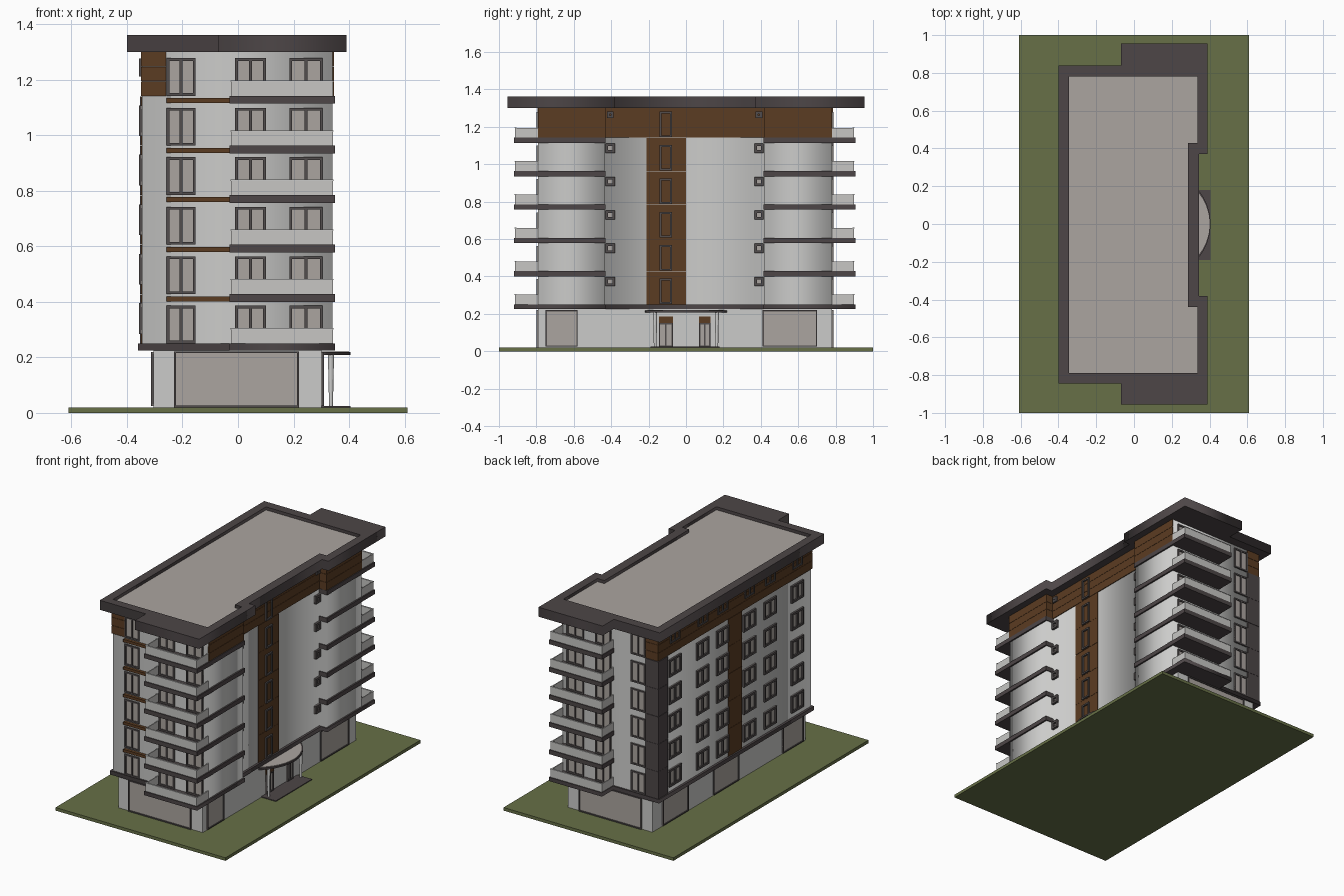
import bpy, bmesh, math
from mathutils import Matrix, Vector

if "Cube" in bpy.data.objects:
    bpy.data.objects.remove(bpy.data.objects["Cube"])

COLOURS = {
    "white_render": (0.60, 0.60, 0.59), "dark_stone": (0.074, 0.061, 0.063),
    "taupe_glass": (0.41, 0.375, 0.35), "brown_cladding": (0.105, 0.045, 0.016),
    "grass_green": (0.135, 0.162, 0.063), "frame_grey": (0.085, 0.075, 0.075),
    "rail_grey": (0.57, 0.565, 0.55),
}
MATS = {}
for n, c in COLOURS.items():
    MATS[n] = bpy.data.materials.new(n)
    MATS[n].diffuse_color = (*c, 1)

parts = {}  # name -> (bmesh, material)


def box(name, mat, x0, x1, y0, y1, z0, z1):
    bm = parts.setdefault(name, (bmesh.new(), mat))[0]
    m = Matrix.Translation(((x0 + x1) / 2, (y0 + y1) / 2, (z0 + z1) / 2))
    m = m @ Matrix.Diagonal((abs(x1 - x0), abs(y1 - y0), abs(z1 - z0), 1))
    bmesh.ops.create_cube(bm, size=1, matrix=m)


def plate(name, mat, face, a0, a1, z0, z1, d, start=-0.002):
    """Box standing on a wall; face = (axis, coordinate, outward sign)."""
    axis, c, s = face
    lo, hi = sorted((c + s * start, c + s * d))
    if axis == 'x':
        box(name, mat, lo, hi, a0, a1, z0, z1)
    else:
        box(name, mat, a0, a1, lo, hi, z0, z1)


def window(name, face, a0, a1, z0, z1, panes=1, t=0.01, d=0.009):
    plate(name + "_glass", "taupe_glass", face, a0, a1, z0, z1, 0.003)
    f, m = name + "_frames", "frame_grey"
    plate(f, m, face, a0, a1, z0, z0 + t, d)
    plate(f, m, face, a0, a1, z1 - t, z1, d)
    for i in range(panes + 1):
        a = a0 + (a1 - a0 - t) * i / panes
        plate(f, m, face, a, a + t, z0 + t, z1 - t, d)


def prism(name, mat, z0, z1, *loops):
    """Extruded outline; a second loop cuts a hole."""
    cu = bpy.data.curves.new(name, 'CURVE')
    cu.dimensions, cu.fill_mode, cu.extrude = '2D', 'BOTH', (z1 - z0) / 2
    for pts in loops:
        sp = cu.splines.new('POLY')
        sp.points.add(len(pts) - 1)
        for p, (x, y) in zip(sp.points, pts):
            p.co = (x, y, 0, 1)
        sp.use_cyclic_u = True
    tmp = bpy.data.objects.new(name + "_curve", cu)
    bpy.context.collection.objects.link(tmp)
    bpy.context.view_layer.update()
    me = bpy.data.meshes.new_from_object(tmp.evaluated_get(bpy.context.evaluated_depsgraph_get()))
    bpy.data.objects.remove(tmp)
    me.transform(Matrix.Translation((0, 0, (z0 + z1) / 2)))
    bm = bmesh.new()
    bm.from_mesh(me)
    bmesh.ops.remove_doubles(bm, verts=bm.verts, dist=1e-5)
    bmesh.ops.recalc_face_normals(bm, faces=bm.faces)
    parts[name] = (bm, mat)


FLOORS = [0.25, 0.428, 0.606, 0.785, 0.963, 1.142]
FRONT, BACK = ('y', -0.79, -1), ('y', 0.78, 1)
LEFT, WING, CENTRE = ('x', -0.345, -1), ('x', 0.34, 1), ('x', 0.29, 1)
TOP = 1.30

# lawn
box("lawn", "grass_green", -0.61, 0.61, -1, 1, 0, 0.02)

# main walls with recessed middle on the right side
body = [(-0.345, -0.79), (0.34, -0.79), (0.34, -0.435), (0.29, -0.435),
        (0.29, 0.42), (0.34, 0.42), (0.34, 0.78), (-0.345, 0.78)]
prism("upper_walls", "white_render", 0.24, 1.31, body)
box("ground_floor_walls", "white_render", -0.305, 0.30, -0.79, 0.78, 0.02, 0.23)

# slab above the ground floor, following the balconies
prism("first_floor_slab", "dark_stone", 0.225, 0.25,
      [(-0.36, -0.80), (-0.03, -0.80), (-0.03, -0.92), (0.35, -0.92), (0.35, -0.43), (0.305, -0.43),
       (0.305, 0.415), (0.35, 0.415), (0.35, 0.905), (-0.03, 0.905), (-0.03, 0.79), (-0.36, 0.79)])

# roof: soffit slab, raised rim and pale deck
outer = [(-0.40, -0.845), (-0.07, -0.845), (-0.07, -0.955), (0.39, -0.955), (0.39, -0.38), (0.345, -0.38),
         (0.345, 0.37), (0.39, 0.37), (0.39, 0.955), (-0.07, 0.955), (-0.07, 0.84), (-0.40, 0.84)]
inner = [(-0.345, -0.79), (0.335, -0.79), (0.335, -0.44), (0.285, -0.44),
         (0.285, 0.43), (0.335, 0.43), (0.335, 0.78), (-0.345, 0.78)]
prism("roof_slab", "dark_stone", TOP, 1.335, outer)
prism("roof_rim", "dark_stone", 1.335, 1.362, outer, inner)
prism("roof_deck", "taupe_glass", 1.33, 1.342, inner)

# balconies and end-wall windows on every floor
for i, z in enumerate(FLOORS):
    for s, wall, edge, inside, face in ((-1, -0.79, -0.92, -0.43, FRONT), (1, 0.78, 0.905, 0.415, BACK)):
        if i:
            box("balcony_slabs", "dark_stone", -0.03, 0.35, *sorted((edge, inside)), z - 0.028, z)
        e = edge - s * 0.006
        t = e - s * 0.006
        box("balcony_rails", "rail_grey", -0.025, 0.342, *sorted((e, t)), z, z + 0.053)
        for x in (-0.025, 0.336):
            box("balcony_rails", "rail_grey", x, x + 0.006, *sorted((t, wall)), z, z + 0.053)
        box("rail_caps", "white_render", -0.027, 0.344, *sorted((e + s * 0.002, t - s * 0.002)), z + 0.051, z + 0.055)
        window("end_window", face, -0.257, -0.153, z, z + 0.136, 2)
        window("balcony_door", face, -0.01, 0.10, z, z + 0.136, 2)
        window("balcony_door", face, 0.185, 0.305, z, z + 0.136, 2)
    # thin brown ledges on the front
    if i:
        plate("front_ledges", "brown_cladding", FRONT, -0.257, -0.03, z - 0.026, z - 0.008, 0.02)
    # stair windows and small windows on the right
    window("stair_window", CENTRE, -0.142, -0.075, z + 0.003, z + 0.139, 1, 0.01, 0.015)
    r = 0.025 if i < 5 else 0.018
    for y in (-0.405, 0.39):
        window("small_window", CENTRE, y - r, y + r, z + 0.123 - r, z + 0.123 + r, 1, 0.014, 0.015)
    # left side window columns
    for y in (0.615, 0.33, 0.125, -0.15, -0.362, -0.64):
        if i < 5:
            window("left_window", LEFT, y - 0.062, y + 0.062, z + 0.035, z + 0.145, 2, 0.013, 0.012)
        else:
            window("left_top_window", LEFT, y - 0.05, y + 0.05, z + 0.07, z + 0.135, 2, 0.01, 0.012)

# brown boards around the top storey
for k in range(3):
    z0, z1 = 1.142 + k * 0.053, 1.142 + k * 0.053 + 0.0515
    b = ("top_storey_boards", "brown_cladding")
    plate(*b, LEFT, -0.795, 0.785, z0, z1, 0.005)
    plate(*b, FRONT, -0.35, -0.26, z0, z1, 0.005)
    plate(*b, BACK, -0.35, -0.26, z0, z1, 0.005)
    plate(*b, WING, -0.79, -0.435, z0, z1, 0.005)
    plate(*b, WING, 0.42, 0.78, z0, z1, 0.005)
    plate(*b, CENTRE, -0.435, 0.42, z0, z1, 0.005)
    plate(*b, ('y', -0.435, 1), 0.29, 0.345, z0, z1, 0.004)
    plate(*b, ('y', 0.42, -1), 0.29, 0.345, z0, z1, 0.004)

# vertical brown strips and the dark stone back corner, one panel per storey
for z in FLOORS[:5]:
    plate("brown_strips", "brown_cladding", CENTRE, -0.21, 0.0, z, z + 0.177, 0.005)
    plate("brown_strips", "brown_cladding", LEFT, -0.075, 0.062, z, z + 0.177, 0.005)
    plate("stone_corner", "dark_stone", LEFT, 0.69, 0.788, z, z + 0.177, 0.008)
    plate("stone_corner", "dark_stone", BACK, -0.345, -0.26, z, z + 0.177, 0.008)

# shop windows on the ground floor
for face in (FRONT, BACK):
    window("shop_window", face, -0.23, 0.22, 0.02, 0.222, 1, 0.007)
GR, GL = ('x', 0.30, 1), ('x', -0.305, -1)
for y0, y1 in ((-0.75, -0.58), (0.41, 0.70)):
    window("shop_window", GR, y0, y1, 0.025, 0.22, 1, 0.006)
for y0, y1 in ((0.42, 0.68), (-0.10, 0.16), (-0.76, -0.55)):
    window("shop_window", GL, y0, y1, 0.025, 0.22, 1, 0.006)

# entrance: platform, doors, curved canopy and columns
box("entrance_platform", "dark_stone", 0.29, 0.405, -0.19, 0.18, 0.02, 0.025)
for y0, y1 in ((-0.145, -0.07), (0.07, 0.13)):
    window("entrance_door", GR, y0, y1, 0.025, 0.15, 2, 0.007)
    plate("door_headers", "brown_cladding", GR, y0, y1, 0.15, 0.185, 0.006)


def arc(depth, half, n=20):
    r = (half * half + depth * depth) / (2 * depth)
    a = math.asin(half / r)
    return [(0.30 + depth - r + r * math.cos(a * (2 * i / n - 1)), r * math.sin(a * (2 * i / n - 1)))
            for i in range(n + 1)]


prism("canopy", "dark_stone", 0.208, 0.219, arc(0.105, 0.22))
prism("canopy_top", "taupe_glass", 0.217, 0.222, arc(0.10, 0.205))
parts["canopy_columns"] = (bmesh.new(), "white_render")
for x, y in ((0.335, -0.165), (0.335, 0.165)):
    bmesh.ops.create_cone(parts["canopy_columns"][0], cap_ends=True, segments=12, radius1=0.007,
                          radius2=0.011, depth=0.185, matrix=Matrix.Translation((x, y, 0.1165)))

# turn the collected parts into objects
for name, (bm, mat) in parts.items():
    me = bpy.data.meshes.new(name)
    bm.to_mesh(me)
    bm.free()
    me.materials.clear()
    me.materials.append(MATS[mat])
    bpy.context.collection.objects.link(bpy.data.objects.new(name, me))

for m in bpy.data.materials:
    if m.users and not m.is_grease_pencil:
        m.use_nodes = True
        m.node_tree.nodes["Principled BSDF"].inputs["Base Color"].default_value = m.diffuse_color
